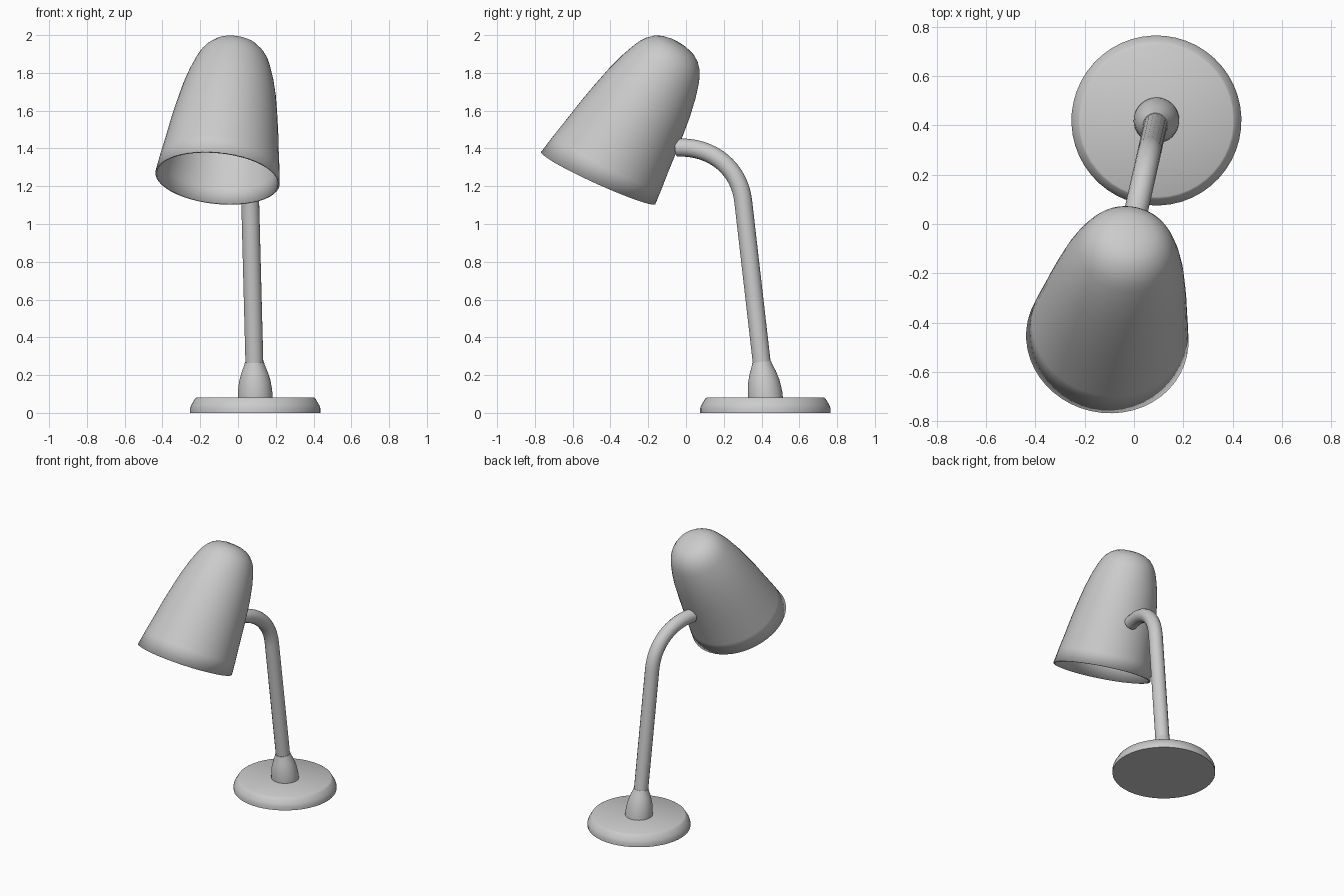
import bpy, bmesh, math
from mathutils import Vector

if "Cube" in bpy.data.objects:
    bpy.data.objects.remove(bpy.data.objects["Cube"])

# The lamp bends in one vertical plane through the base centre
BASE = Vector((0.091, 0.42, 0))
AZ = math.radians(12.7)
H = Vector((math.sin(AZ), math.cos(AZ), 0))     # backward direction in that plane
SIDE = Vector((math.cos(AZ), -math.sin(AZ), 0))
UP = Vector((0, 0, 1))


def at(s, z):
    return BASE + H * s + UP * z


def smooth(ob, angle):
    bpy.ops.object.select_all(action='DESELECT')
    ob.select_set(True)
    bpy.context.view_layer.objects.active = ob
    bpy.ops.object.shade_smooth_by_angle(angle=math.radians(angle))


def lathe(name, profile, origin, tilt, rim_slant=0.0, seg=48, angle=40):
    """Revolve (radius, height) points about an axis tilted within the lamp plane."""
    axis = H * math.sin(tilt) + UP * math.cos(tilt)
    perp = H * math.cos(tilt) - UP * math.sin(tilt)
    bm = bmesh.new()
    rings = []
    for r, t in profile:
        if r == 0:
            rings.append([bm.verts.new(origin + axis * t)])
            continue
        ring = []
        for i in range(seg):
            a = 2 * math.pi * i / seg
            lift = rim_slant * r * math.cos(a) * max(0, 1 - t / 0.3)
            ring.append(bm.verts.new(origin + axis * (t + lift)
                                     + perp * r * math.cos(a) + SIDE * r * math.sin(a)))
        rings.append(ring)
    for lo, hi in zip(rings, rings[1:]):
        for i in range(seg):
            j = (i + 1) % seg
            if len(lo) == 1:
                bm.faces.new((lo[0], hi[j], hi[i]))
            elif len(hi) == 1:
                bm.faces.new((lo[i], lo[j], hi[0]))
            else:
                bm.faces.new((lo[i], lo[j], hi[j], hi[i]))
    bmesh.ops.recalc_face_normals(bm, faces=bm.faces)
    me = bpy.data.meshes.new(name)
    bm.to_mesh(me)
    bm.free()
    ob = bpy.data.objects.new(name, me)
    bpy.context.collection.objects.link(ob)
    smooth(ob, angle)
    return ob


# Round weighted base with a chamfered top edge
lathe("base", [(0, 0), (0.345, 0), (0.345, 0.025), (0.339, 0.042), (0.318, 0.077),
               (0.31, 0.082), (0, 0.082)], BASE, 0)

# Bell-shaped collar where the stem meets the base
lathe("stem_collar", [(0, 0), (0.092, 0), (0.092, 0.03), (0.089, 0.06), (0.083, 0.1),
                      (0.07, 0.145), (0.056, 0.18), (0.05, 0.2), (0, 0.2)],
      at(0.002, 0.07), -0.11)

# Stem: straight tube bending over to the shade
cu = bpy.data.curves.new("stem", 'CURVE')
cu.dimensions = '3D'
cu.bevel_depth = 0.048
cu.bevel_resolution = 6
cu.resolution_u = 16
cu.use_fill_caps = True
sp = cu.splines.new('BEZIER')
sp.bezier_points.add(2)
knots = [  # left handle, point, right handle as (s, z)
    ((0.01, 0.0), (0.0, 0.1), (-0.04, 0.44)),
    ((-0.08, 0.78), (-0.12, 1.12), (-0.14, 1.29)),
    ((-0.28, 1.412), (-0.48, 1.405), (-0.5, 1.4)),
]
for bp, (l, c, r) in zip(sp.bezier_points, knots):
    bp.handle_left_type = bp.handle_right_type = 'FREE'
    bp.co, bp.handle_left, bp.handle_right = at(*c), at(*l), at(*r)
stem = bpy.data.objects.new("stem", cu)
bpy.context.collection.objects.link(stem)

# Thin bullet-shaped shade, open below, with a slightly slanted rim
shade = lathe("shade", [(0.331, 0), (0.318, 0.1), (0.303, 0.2), (0.288, 0.31),
                        (0.270, 0.42), (0.250, 0.53), (0.225, 0.63), (0.2, 0.705),
                        (0.184, 0.742), (0.164, 0.773), (0.135, 0.803), (0.1, 0.823),
                        (0.055, 0.835), (0, 0.839)],
              at(-0.907, 1.243), math.radians(31.6), rim_slant=0.115, angle=50)
shell = shade.modifiers.new("wall", 'SOLIDIFY')
shell.thickness = 0.01
shell.offset = -1
